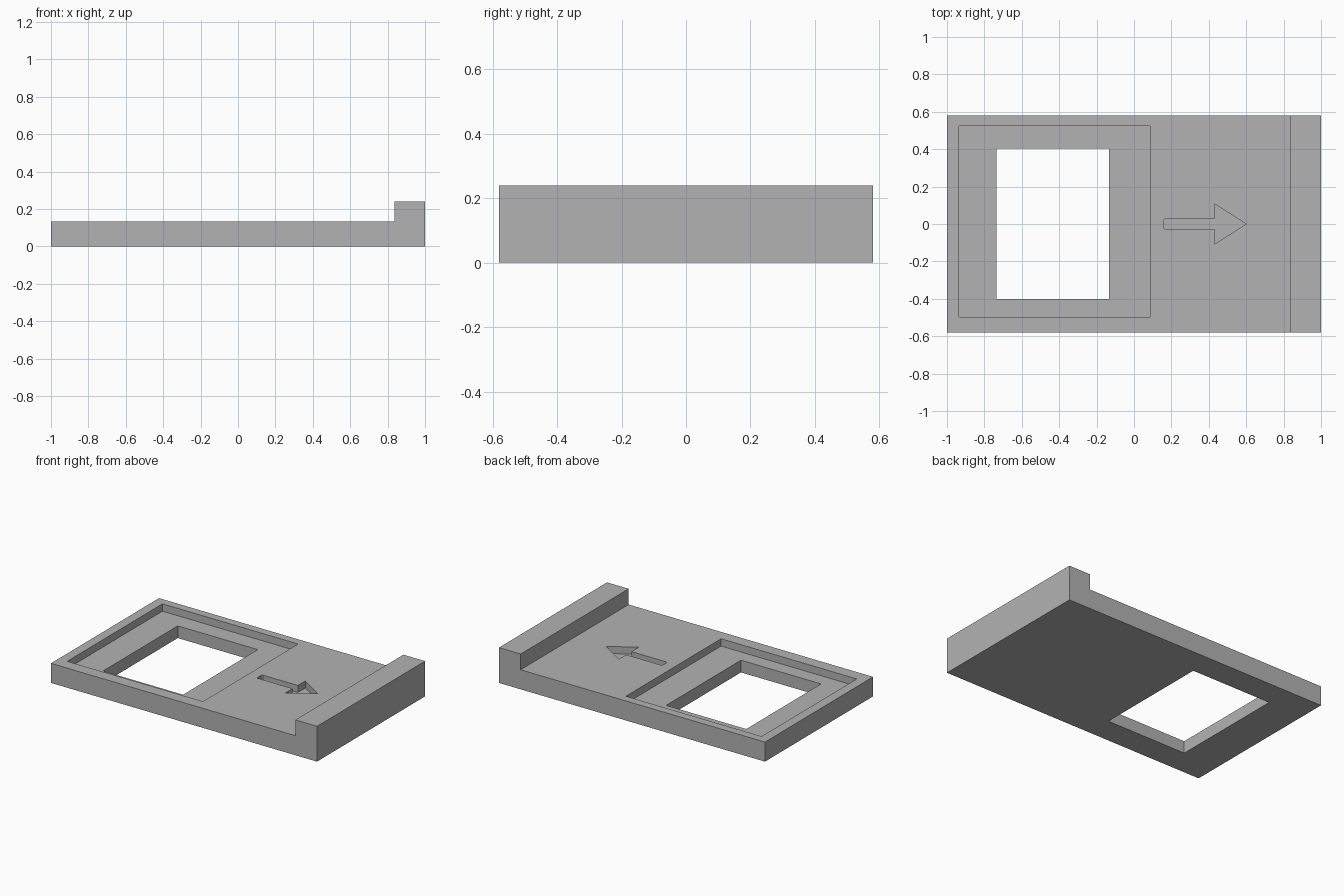
import bpy
import bmesh
from mathutils import Vector

cube = bpy.data.objects.get("Cube")
if cube:
    bpy.data.objects.remove(cube, do_unlink=True)

# Single flat colour
grey = bpy.data.materials.new("plain grey")
grey.use_nodes = True
colour = (0.45, 0.45, 0.45, 1)
grey.diffuse_color = colour
grey.node_tree.nodes["Principled BSDF"].inputs["Base Color"].default_value = colour


def prism(name, outline, offset):
    """Extrude a closed outline of 3D points along an offset."""
    bm = bmesh.new()
    face = bm.faces.new([bm.verts.new(p) for p in outline])
    top = bmesh.ops.extrude_face_region(bm, geom=[face])["geom"]
    moved = [v for v in top if isinstance(v, bmesh.types.BMVert)]
    bmesh.ops.translate(bm, verts=moved, vec=Vector(offset))
    bmesh.ops.recalc_face_normals(bm, faces=bm.faces[:])
    mesh = bpy.data.meshes.new(name)
    bm.to_mesh(mesh)
    bm.free()
    mesh.materials.append(grey)
    obj = bpy.data.objects.new(name, mesh)
    bpy.context.collection.objects.link(obj)
    return obj


def rectangle(x0, x1, y0, y1):
    return [(x0, y0), (x1, y0), (x1, y1), (x0, y1)]


def cut(target, name, outline, floor):
    """Cut a vertical pocket from the top down to the floor height."""
    cutter = prism(name, [(x, y, floor) for x, y in outline], (0, 0, 0.5))
    cutter.hide_render = True
    mod = target.modifiers.new(name, "BOOLEAN")
    mod.operation = "DIFFERENCE"
    mod.solver = "EXACT"
    mod.object = cutter
    bpy.context.view_layer.objects.active = target
    bpy.ops.object.modifier_apply(modifier=name)
    bpy.data.objects.remove(cutter, do_unlink=True)


# Plate with a raised end lip, extruded from its side profile
half_width, deck, lip, lip_x = 0.58, 0.133, 0.24, 0.837
side = [(-1, 0), (1, 0), (1, lip), (lip_x, lip), (lip_x, deck), (-1, deck)]
plate = prism("sliding_cover", [(x, -half_width, z) for x, z in side],
              (0, 2 * half_width, 0))

# Shallow square recess and the window through it
cut(plate, "recess", rectangle(-0.935, 0.085, -0.498, 0.524), 0.083)
cut(plate, "window", rectangle(-0.735, -0.133, -0.4, 0.403), -0.1)

# Engraved direction arrow, mirrored about its centre line
half_arrow = [(0.16, 0.021), (0.167, 0.028), (0.43, 0.028), (0.43, 0.108)]
arrow = half_arrow + [(0.6, 0)] + [(x, -y) for x, y in reversed(half_arrow)]
cut(plate, "arrow", arrow, 0.085)
